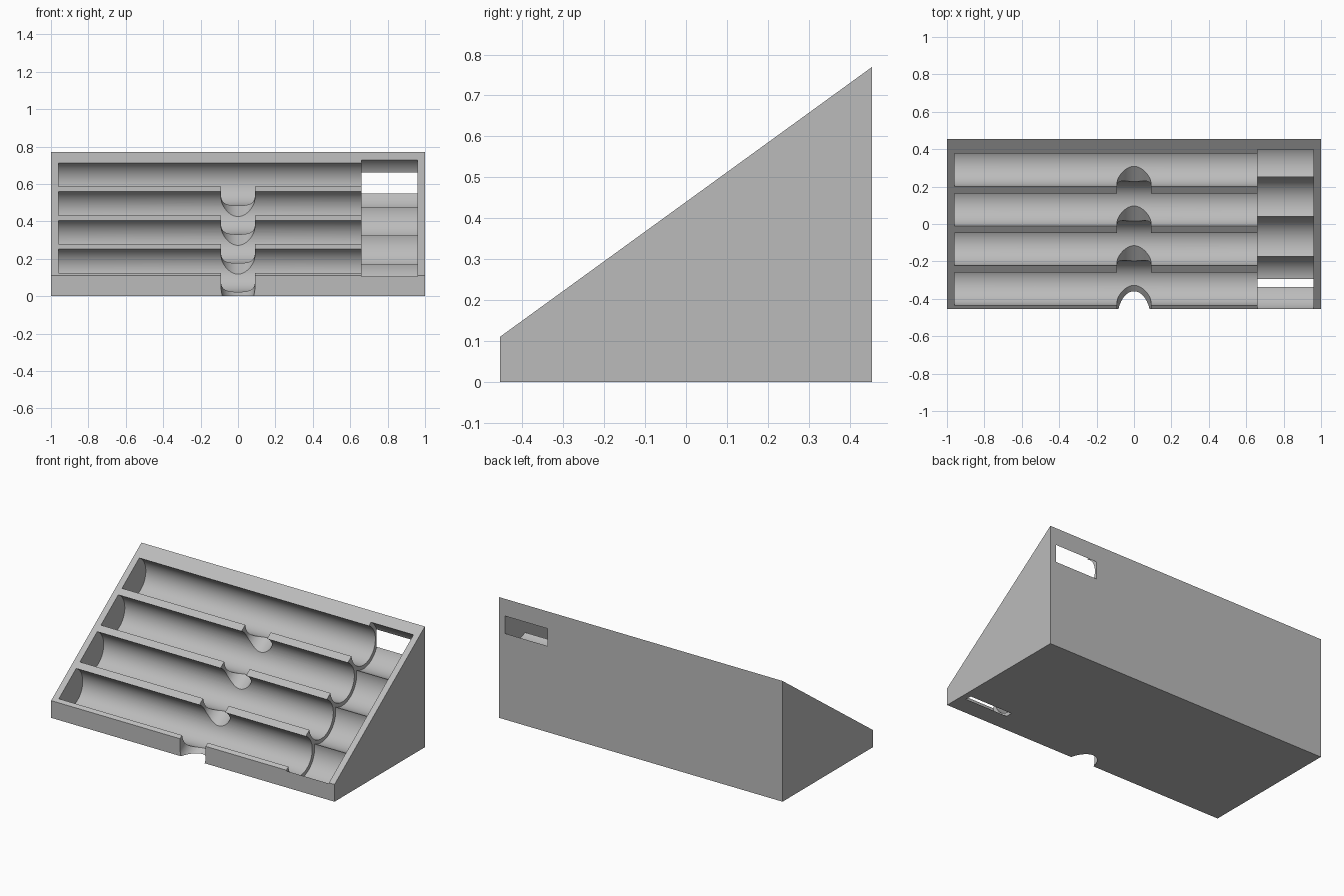
import bpy, bmesh, math
from mathutils import Vector

cube = bpy.data.objects.get("Cube")
if cube:
    bpy.data.objects.remove(cube, do_unlink=True)

# Main dimensions
HALF_Y, FRONT_Z, BACK_Z = 0.455, 0.11, 0.77
COUNT, PITCH = 4, 0.262
DEPTH = 0.055            # trough axis below the sloping face
up_slope = Vector((0, 2 * HALF_Y, BACK_Z - FRONT_Z)).normalized()
inward = Vector((0, up_slope.z, -up_slope.y))
first_axis = Vector((0, -0.3475, 0.188)) + inward * DEPTH

grey = bpy.data.materials.new("light grey")
grey.use_nodes = True
grey.diffuse_color = (0.5, 0.5, 0.5, 1)
grey.node_tree.nodes["Principled BSDF"].inputs["Base Color"].default_value = (0.5, 0.5, 0.5, 1)


def prism(name, outline, sweep):
    """Closed solid made by sweeping a planar outline along a vector."""
    bm = bmesh.new()
    face = bm.faces.new([bm.verts.new(p) for p in outline])
    moved = bmesh.ops.extrude_face_region(bm, geom=[face])["geom"]
    bmesh.ops.translate(bm, vec=sweep, verts=[v for v in moved if isinstance(v, bmesh.types.BMVert)])
    bmesh.ops.recalc_face_normals(bm, faces=bm.faces)
    mesh = bpy.data.meshes.new(name)
    bm.to_mesh(mesh)
    bm.free()
    mesh.materials.append(grey)
    obj = bpy.data.objects.new(name, mesh)
    bpy.context.collection.objects.link(obj)
    return obj


def round_cutter(name, axis, radius, x0, x1, sides=96):
    """Cylinder lying along x."""
    turns = [2 * math.pi * i / sides for i in range(sides)]
    ring = [axis + Vector((x0, radius * math.cos(a), radius * math.sin(a))) for a in turns]
    return prism(name, ring, Vector((x1 - x0, 0, 0)))


def carve(body, cutter):
    cutter.hide_render = True
    mod = body.modifiers.new(cutter.name, "BOOLEAN")
    mod.operation, mod.solver, mod.object = "DIFFERENCE", "EXACT", cutter
    bpy.context.view_layer.objects.active = body
    bpy.ops.object.modifier_apply(modifier=mod.name)
    bpy.data.objects.remove(cutter, do_unlink=True)


# Wedge-shaped holder
side = [(-HALF_Y, 0), (HALF_Y, 0), (HALF_Y, BACK_Z), (-HALF_Y, FRONT_Z)]
holder = prism("sloped_holder", [Vector((-1, y, z)) for y, z in side], Vector((2, 0, 0)))

# Long troughs, each with a wider bay at its left end
for i in range(COUNT):
    axis = first_axis + up_slope * PITCH * i
    carve(holder, round_cutter("trough_cutter", axis, 0.121, -0.96, 0.70))
    carve(holder, round_cutter("bay_cutter", axis, 0.145, 0.66, 0.96))

# Finger notch: one U-shaped channel down the middle, from the top trough out of the front
NOTCH = 0.09
start = first_axis + up_slope * PITCH * (COUNT - 1)
arc = [math.pi * i / 40 for i in range(41)]
channel = [start + Vector((NOTCH * math.cos(a), 0, 0)) + inward * NOTCH * math.sin(a) for a in arc]
channel += [start + Vector((x, 0, 0)) - inward * 0.2 for x in (-NOTCH, NOTCH)]
carve(holder, prism("notch_cutter", channel, -up_slope * 1.3))

# Smooth curved walls, crisp edges
bpy.ops.object.select_all(action="DESELECT")
holder.select_set(True)
bpy.context.view_layer.objects.active = holder
bpy.ops.object.shade_smooth_by_angle(angle=math.radians(25))
